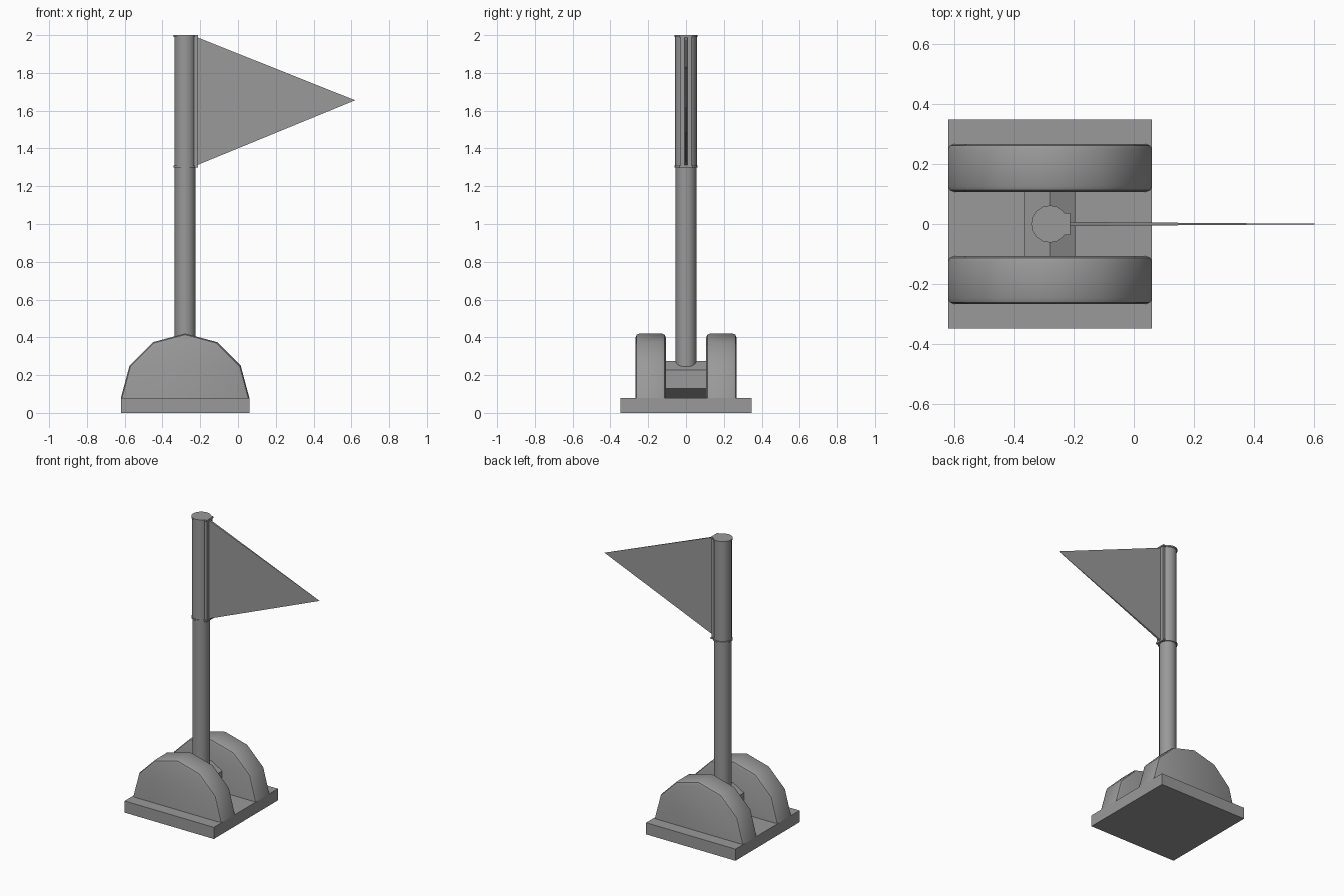
import bpy, bmesh, math
from math import cos, sin, pi

cube = bpy.data.objects.get("Cube")
if cube:
    bpy.data.objects.remove(cube, do_unlink=True)

grey = bpy.data.materials.new("plain_grey")
grey.use_nodes = True
colour = (0.32, 0.32, 0.32, 1)
grey.diffuse_color = colour
grey.node_tree.nodes["Principled BSDF"].inputs["Base Color"].default_value = colour

CX = -0.28      # shared centre line of stand and pole
BASE_TOP = 0.08


def finish(name, bm, smooth=None):
    bmesh.ops.recalc_face_normals(bm, faces=bm.faces)
    mesh = bpy.data.meshes.new(name)
    bm.to_mesh(mesh)
    bm.free()
    obj = bpy.data.objects.new(name, mesh)
    bpy.context.collection.objects.link(obj)
    mesh.materials.append(grey)
    if smooth:
        bpy.ops.object.select_all(action='DESELECT')
        obj.select_set(True)
        bpy.context.view_layer.objects.active = obj
        bpy.ops.object.shade_smooth_by_angle(angle=math.radians(smooth))
    return obj


def box(name, x0, x1, y, z0, z1):
    bm = bmesh.new()
    bmesh.ops.create_cube(bm, size=1)
    for v in bm.verts:
        v.co.x = x1 if v.co.x > 0 else x0
        v.co.y = math.copysign(y, v.co.y)
        v.co.z = z1 if v.co.z > 0 else z0
    return finish(name, bm)


def extrude_y(profile, y0, y1):
    bm = bmesh.new()
    face = bm.faces.new([bm.verts.new((x, y0, z)) for x, z in profile])
    out = bmesh.ops.extrude_face_region(bm, geom=[face])
    for v in out["geom"]:
        if isinstance(v, bmesh.types.BMVert):
            v.co.y = y1
    return bm


def post(name, radius, z0, z1, sides=16):
    bm = bmesh.new()
    bmesh.ops.create_cone(bm, cap_ends=True, segments=sides, radius1=radius,
                          radius2=radius, depth=z1 - z0)
    bmesh.ops.translate(bm, verts=bm.verts, vec=(CX, 0, (z0 + z1) / 2))
    return finish(name, bm, 35)


# Stand: flat base with two half-round cheeks, rims rounded
box("base_plate", -0.62, 0.06, 0.348, 0, BASE_TOP)
arch = [(CX + 0.34 * cos(i * pi / 6), BASE_TOP + 0.34 * sin(i * pi / 6))
        for i in range(7)]
for side, label in ((1, "back"), (-1, "front")):
    bm = extrude_y(arch, side * 0.107, side * 0.267)
    bm.normal_update()
    rim = [e for e in bm.edges
           if abs(e.verts[0].co.y - e.verts[1].co.y) < 0.001
           and max(v.co.z for v in e.verts) > BASE_TOP + 0.01]
    bmesh.ops.recalc_face_normals(bm, faces=bm.faces)
    bmesh.ops.bevel(bm, geom=rim, offset=0.02, offset_type='OFFSET',
                    segments=2, profile=0.5, affect='EDGES')
    finish(label + "_cheek", bm, 40)

# Six-sided axle between the cheeks
hexagon = [(CX + 0.098 * sin(i * pi / 3), 0.177 + 0.098 * cos(i * pi / 3))
           for i in range(6)]
finish("axle", extrude_y(hexagon, -0.11, 0.11))

# Pole with the flag sleeve and its thin end lips
post("pole", 0.055, 0.245, 1.305)
post("flag_sleeve", 0.057, 1.3, 1.996)
for label, z in (("lower", 1.3), ("upper", 1.99)):
    post(label + "_lip", 0.062, z, z + 0.01)
    box(label + "_clamp_lip", -0.25, -0.212, 0.037, z, z + 0.01)
box("flag_clamp", -0.25, -0.215, 0.03, 1.3, 1.996)

# Pennant: a triangle that thins to its tip
bm = extrude_y([(-0.24, 1.998), (-0.24, 1.302), (0.62, 1.655)], -0.007, 0.007)
for v in bm.verts:
    if v.co.x > 0.5:
        v.co.y *= 0.1
finish("pennant", bm)
